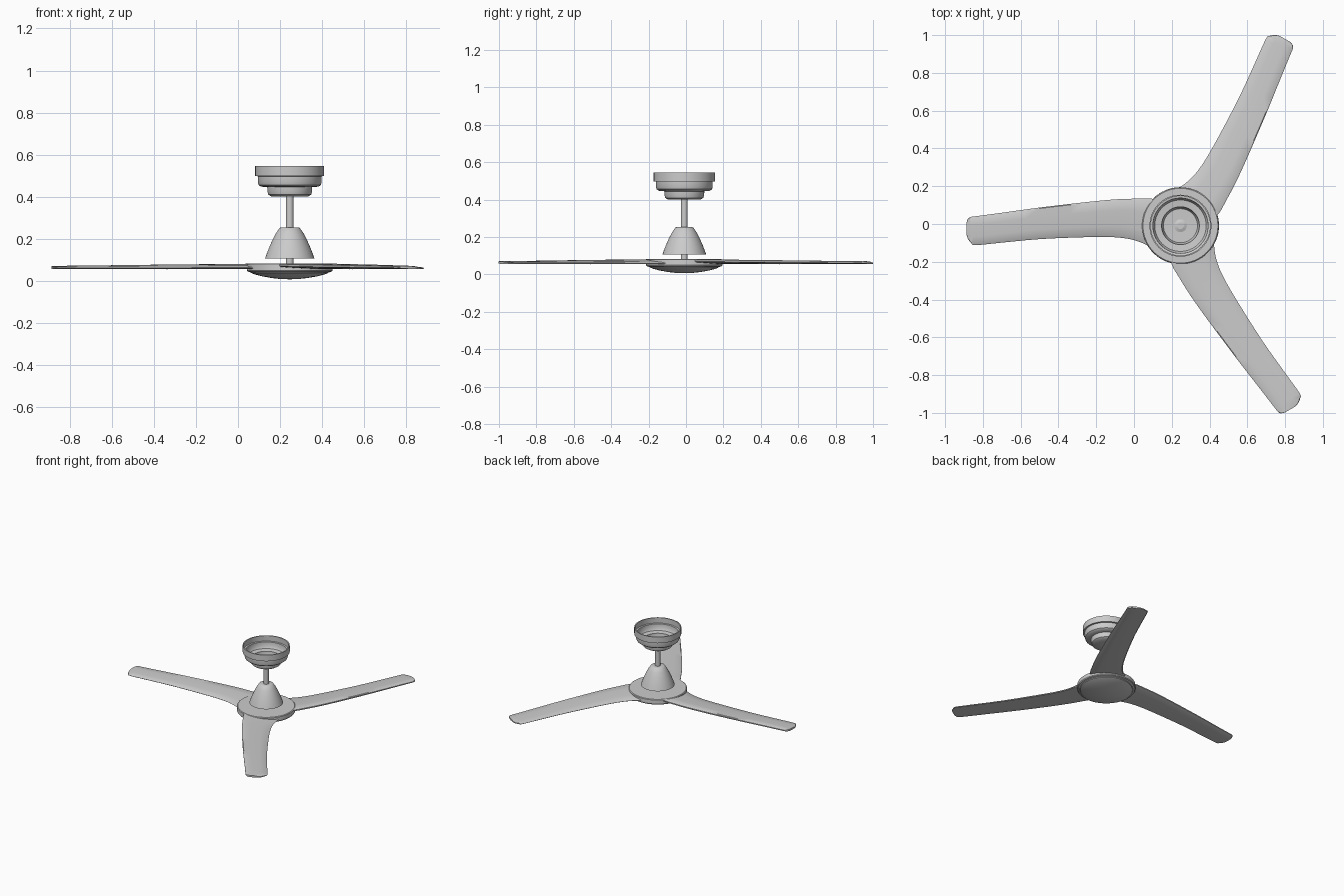
import bpy, bmesh, math
from mathutils import Vector, Matrix

CENTRE = Vector((0.246, -0.009, 0))


def finish(name, bm, angle=35):
    bmesh.ops.remove_doubles(bm, verts=bm.verts, dist=1e-5)
    bmesh.ops.recalc_face_normals(bm, faces=bm.faces)
    me = bpy.data.meshes.new(name)
    bm.to_mesh(me)
    bm.free()
    ob = bpy.data.objects.new(name, me)
    ob.location = CENTRE
    bpy.context.collection.objects.link(ob)
    bpy.ops.object.select_all(action='DESELECT')
    ob.select_set(True)
    bpy.context.view_layer.objects.active = ob
    bpy.ops.object.shade_smooth_by_angle(angle=math.radians(angle))
    return ob


def lathe(name, profile, closed=False, steps=64):
    """Spin an (r, z) profile around the fan axis."""
    bm = bmesh.new()
    vs = [bm.verts.new((r, 0, z)) for r, z in profile]
    es = [bm.edges.new(p) for p in zip(vs, vs[1:])]
    if closed:
        es.append(bm.edges.new((vs[-1], vs[0])))
    bmesh.ops.spin(bm, geom=vs + es, cent=(0, 0, 0), axis=(0, 0, 1),
                   angle=math.tau, steps=steps, use_merge=True)
    return finish(name, bm)


def catmull(points, sub=3):
    """Smooth a list of tuples."""
    p = [Vector(q) for q in points]
    p = [p[0]] + p + [p[-1]]
    out = []
    for a, b, c, d in zip(p, p[1:], p[2:], p[3:]):
        for k in range(sub):
            t = k / sub
            out.append(0.5 * (2 * b + (c - a) * t + (2 * a - 5 * b + 4 * c - d) * t * t
                              + (3 * b - a - 3 * c + d) * t ** 3))
    return out + [p[-1]]


# Ceiling canopy: open stepped bowl with wall thickness
lathe("ceiling_canopy", [
    (0.164, 0.545), (0.164, 0.498), (0.152, 0.497), (0.152, 0.47), (0.148, 0.456),
    (0.138, 0.448), (0.107, 0.445), (0.106, 0.425), (0.102, 0.41), (0.09, 0.402),
    (0.03, 0.40), (0.012, 0.40), (0.012, 0.408), (0.09, 0.41), (0.099, 0.43),
    (0.1, 0.452), (0.136, 0.456), (0.145, 0.47), (0.146, 0.502), (0.157, 0.504),
    (0.157, 0.545)], closed=True)

# Collar and down rod
lathe("rod_collar", [(0.015, 0.40), (0.034, 0.40), (0.034, 0.414), (0.018, 0.42)])
lathe("down_rod", [(0, 0.425), (0.018, 0.425), (0.018, 0.06), (0, 0.06)], steps=32)

# Bell cover over the motor joint
lathe("motor_bell", [
    (0.018, 0.253), (0.044, 0.253), (0.049, 0.25), (0.066, 0.225), (0.083, 0.192),
    (0.098, 0.158), (0.109, 0.13), (0.117, 0.107), (0.018, 0.107)])

# Hub disc
lathe("hub", [
    (0, 0.083), (0.198, 0.083), (0.203, 0.079), (0.204, 0.05), (0.2, 0.044),
    (0.187, 0.04), (0.185, 0.044), (0, 0.044)])
lathe("hub_bottom_cap", [
    (0.183, 0.046), (0.183, 0.037), (0.165, 0.03), (0.13, 0.021), (0.085, 0.013),
    (0.04, 0.008), (0, 0.007)])

# Blade stations: distance out, edge offsets, edge heights
STATIONS = [
    (0.10, 0.120, -0.150, 0.074, 0.060), (0.153, 0.143, -0.115, 0.074, 0.060),
    (0.243, 0.143, -0.077, 0.073, 0.060), (0.35, 0.139, -0.061, 0.072, 0.060),
    (0.508, 0.124, -0.061, 0.070, 0.060), (0.746, 0.096, -0.071, 0.068, 0.060),
    (0.95, 0.068, -0.090, 0.066, 0.060), (1.085, 0.050, -0.103, 0.065, 0.060),
    (1.108, 0.047, -0.092, 0.065, 0.060), (1.125, 0.038, -0.070, 0.065, 0.060),
    (1.133, 0.014, -0.047, 0.064, 0.061)]
# Blade cross-section: position across the width, offset in z
SECTION = [(0, 0.004), (0.03, 0.008), (0.3, 0.010), (0.7, 0.008), (0.97, 0.004), (1, 0),
           (0.97, -0.005), (0.7, -0.008), (0.3, -0.009), (0.03, -0.008), (0, -0.004)]


def blade(name, turn):
    bm = bmesh.new()
    rings = []
    for s, y0, y1, z0, z1 in catmull(STATIONS):
        f = 1.0 if s < 0.6 else 1.0 - 0.25 * (s - 0.6) / 0.53
        rings.append([bm.verts.new((-s, y0 + (y1 - y0) * u, z0 + (z1 - z0) * u + h * f))
                      for u, h in SECTION])
    n = len(SECTION)
    for a, b in zip(rings, rings[1:]):
        for i in range(n):
            j = (i + 1) % n
            bm.faces.new((a[i], a[j], b[j], b[i]))
    bm.faces.new(rings[0])
    bm.faces.new(rings[-1])
    bmesh.ops.rotate(bm, verts=bm.verts, matrix=Matrix.Rotation(turn, 3, 'Z'))
    finish(name, bm)


for k, label in enumerate(("left", "front", "back")):
    blade("blade_" + label, k * math.tau / 3)
